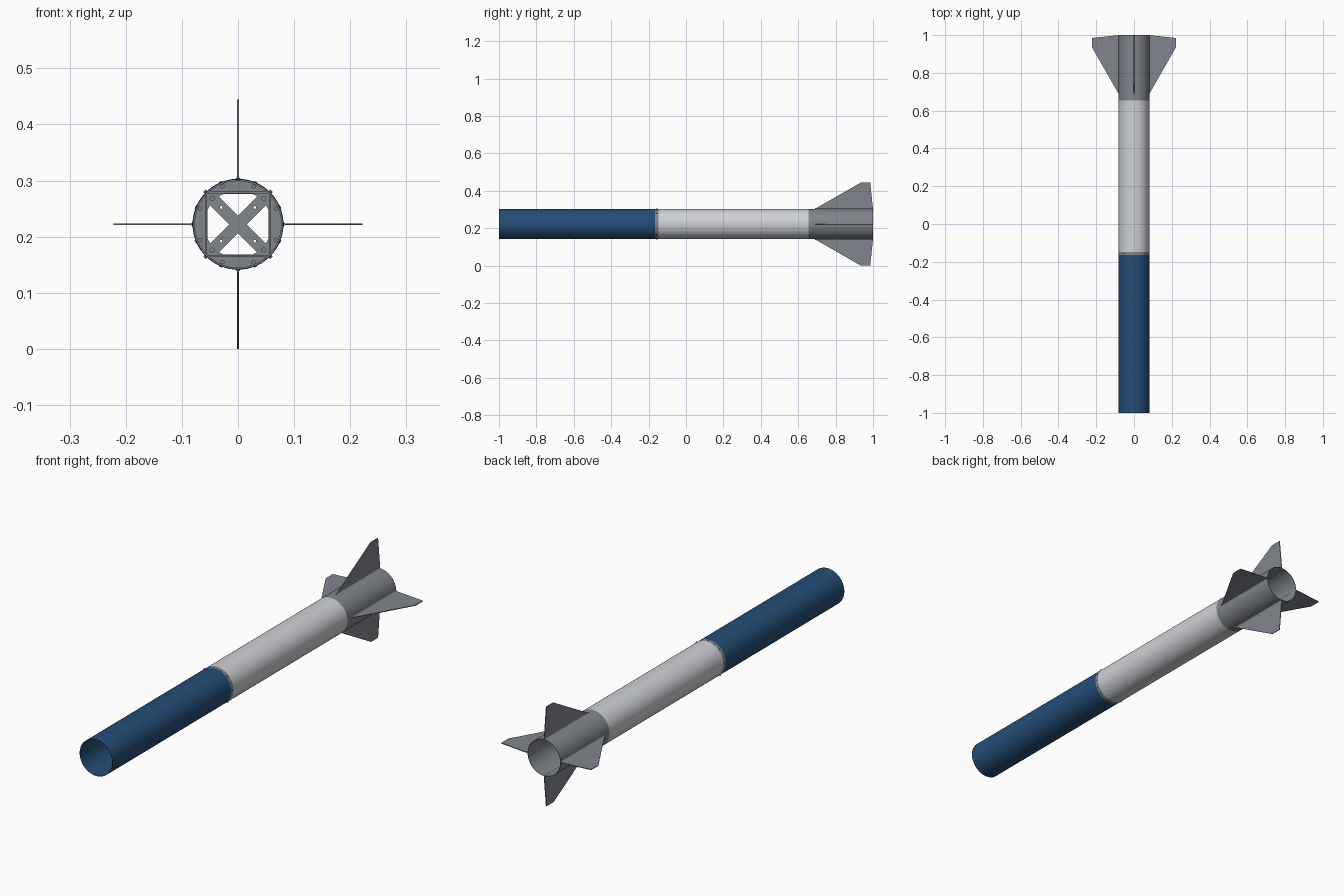
import bpy, bmesh, math
from mathutils import Matrix, Vector

if "Cube" in bpy.data.objects:
    bpy.data.objects.remove(bpy.data.objects["Cube"])

AXIS_Z = 0.222
R = 0.081
SEG = 64


def material(name, rgb):
    m = bpy.data.materials.new(name)
    m.diffuse_color = (*rgb, 1)
    m.use_nodes = True
    m.node_tree.nodes["Principled BSDF"].inputs["Base Color"].default_value = m.diffuse_color
    return m


BLUE = material("deep blue", (0.018, 0.075, 0.185))
WHITE = material("off white", (0.62, 0.64, 0.67))
GREY = material("steel grey", (0.22, 0.235, 0.265))


def finish(name, bm, mat, smooth=True):
    bmesh.ops.recalc_face_normals(bm, faces=bm.faces)
    me = bpy.data.meshes.new(name)
    bm.to_mesh(me)
    bm.free()
    me.materials.append(mat)
    ob = bpy.data.objects.new(name, me)
    bpy.context.collection.objects.link(ob)
    ob.location.z = AXIS_Z
    if smooth:
        bpy.ops.object.select_all(action='DESELECT')
        ob.select_set(True)
        bpy.context.view_layer.objects.active = ob
        bpy.ops.object.shade_smooth_by_angle(angle=math.radians(35))
    return ob


def tube(name, y0, y1, ro, ri, mat):
    """Hollow tube along y: a rectangular section revolved round the axis."""
    bm = bmesh.new()
    section = [(ro, y0), (ro, y1), (ri, y1), (ri, y0)]
    rings = []
    for i in range(SEG):
        a = 2 * math.pi * i / SEG
        rings.append([bm.verts.new((r * math.cos(a), y, r * math.sin(a))) for r, y in section])
    for i in range(SEG):
        p, q = rings[i], rings[(i + 1) % SEG]
        for k in range(4):
            n = (k + 1) % 4
            bm.faces.new((p[k], p[n], q[n], q[k]))
    return finish(name, bm, mat)


def fin(name, angle):
    """Swept fin with sharp edges and a small root fillet."""
    bm = bmesh.new()
    outline = [(0.685, R - 0.002), (0.935, 0.222), (0.985, 0.222), (1.0, R - 0.002)]
    t = 0.0016
    sides = [[bm.verts.new((s * t, y, r)) for y, r in outline] for s in (-1, 1)]
    bm.faces.new(sides[0])
    bm.faces.new(sides[1])
    for k in range(4):
        n = (k + 1) % 4
        bm.faces.new((sides[0][k], sides[0][n], sides[1][n], sides[1][k]))
    # root fillet
    profile = [(-0.006, R - 0.001), (-0.0025, R + 0.0015), (-0.0012, R + 0.004),
               (0.0012, R + 0.004), (0.0025, R + 0.0015), (0.006, R - 0.001)]
    ends = [[bm.verts.new((x, y, z)) for x, z in profile] for y in (0.69, 0.998)]
    bm.faces.new(ends[0])
    bm.faces.new(ends[1])
    for k in range(6):
        n = (k + 1) % 6
        bm.faces.new((ends[0][k], ends[0][n], ends[1][n], ends[1][k]))
    bmesh.ops.rotate(bm, verts=bm.verts, matrix=Matrix.Rotation(angle, 3, 'Y'))
    return finish(name, bm, GREY, smooth=False)


def circle(cx, cz, r, n):
    return [(cx + r * math.cos(2 * math.pi * i / n), cz + r * math.sin(2 * math.pi * i / n))
            for i in range(n)]


def bulkhead(name, y):
    """Round plate with four openings leaving a cross brace."""
    petal = [(0, 0.0156), (0.034, 0.0496), (0.030, 0.052), (0.026, 0.054),
             (-0.026, 0.054), (-0.030, 0.052), (-0.034, 0.0496)]
    loops = [circle(0, 0, R - 0.002, SEG)]
    for k in range(4):
        c, s = math.cos(k * math.pi / 2), math.sin(k * math.pi / 2)
        loops.append([(c * x - s * z, s * x + c * z) for x, z in petal])
        loops.append(circle(0.03 * (c - s), 0.03 * (c + s), 0.0025, 10))
    cu = bpy.data.curves.new(name, 'CURVE')
    cu.dimensions = '2D'
    cu.fill_mode = 'BOTH'
    cu.extrude = 0.003
    for pts in loops:
        sp = cu.splines.new('POLY')
        sp.points.add(len(pts) - 1)
        for p, (x, z) in zip(sp.points, pts):
            p.co = (x, z, 0, 1)
        sp.use_cyclic_u = True
    cu.materials.append(GREY)
    ob = bpy.data.objects.new(name, cu)
    bpy.context.collection.objects.link(ob)
    ob.location = (0, y, AXIS_Z)
    ob.rotation_euler.x = math.pi / 2
    bpy.ops.object.select_all(action='DESELECT')
    ob.select_set(True)
    bpy.context.view_layer.objects.active = ob
    bpy.ops.object.convert(target='MESH')


def add_cylinder(bm, center, direction, r, depth, n=10):
    rot = Vector((0, 0, 1)).rotation_difference(Vector(direction)).to_matrix().to_4x4()
    bmesh.ops.create_cone(bm, cap_ends=True, segments=n, radius1=r, radius2=r, depth=depth,
                          matrix=Matrix.Translation(center) @ rot)


# Body sections
tube("front_tube", -1.0, -0.165, R, R - 0.0015, BLUE)
tube("joint_ring", -0.165, -0.148, R, R - 0.004, GREY)
tube("middle_tube", -0.148, 0.655, R, R - 0.0015, WHITE)
tube("tail_tube", 0.655, 1.0, R, R - 0.0015, GREY)
tube("inner_coupler", -0.215, -0.098, R - 0.0016, R - 0.004, GREY)

# Four tail fins
for k in range(4):
    fin("tail_fin_%d" % (k + 1), k * math.pi / 2)

# Internal bay
bulkhead("front_bulkhead", -0.195)
bulkhead("rear_bulkhead", -0.118)

bm = bmesh.new()
for k in range(4):
    m = (Matrix.Rotation(k * math.pi / 2, 4, 'Y') @ Matrix.Translation((0, -0.1575, 0.0565))
         @ Matrix.Diagonal((0.108, 0.09, 0.003, 1)))
    bmesh.ops.create_cube(bm, size=1, matrix=m)
finish("bay_side_plates", bm, GREY, smooth=False)

# Bolt heads on the bulkhead face
bm = bmesh.new()
for k in range(4):
    a = math.pi / 4 + k * math.pi / 2
    add_cylinder(bm, (0.065 * math.cos(a), -0.2, 0.065 * math.sin(a)), (0, 1, 0), 0.0045, 0.008, 16)
for k in range(8):
    a = math.pi / 8 + k * math.pi / 4
    add_cylinder(bm, (0.073 * math.cos(a), -0.2, 0.073 * math.sin(a)), (0, 1, 0), 0.004, 0.006, 6)
finish("bulkhead_bolts", bm, GREY)

# Screw heads round the joint ring
bm = bmesh.new()
for k in range(16):
    a = k * math.pi / 8
    r = R + (0.0015 if k % 4 == 2 else -0.0008)
    d = (math.cos(a), 0, math.sin(a))
    add_cylinder(bm, (r * d[0], -0.1565, r * d[2]), d, 0.0035, 0.004)
finish("joint_screws", bm, GREY)
